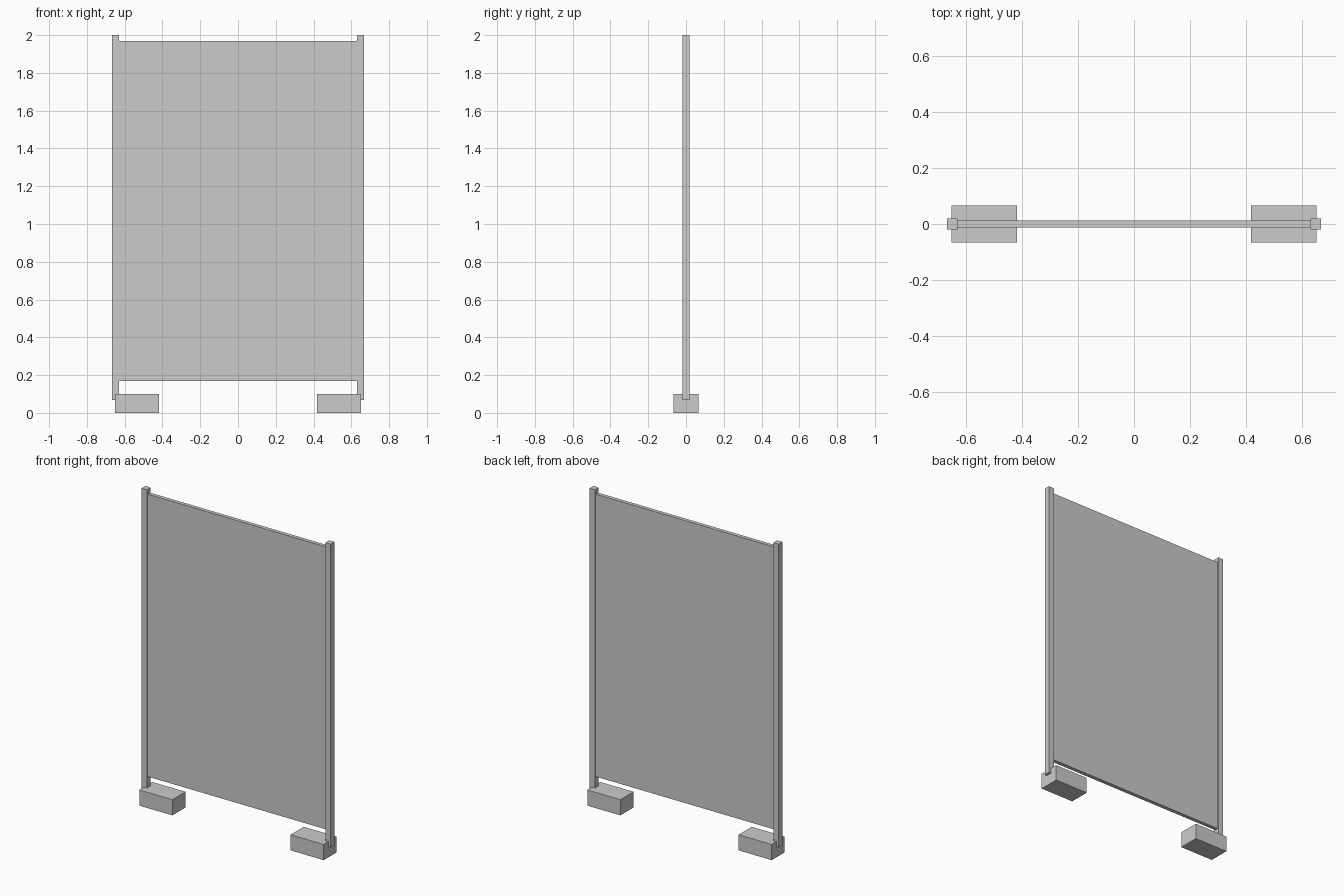
import bpy

if "Cube" in bpy.data.objects:
    bpy.data.objects.remove(bpy.data.objects["Cube"])


def box(name, x, y, z):
    """Add a box spanning the (min, max) ranges given for each axis."""
    bpy.ops.mesh.primitive_cube_add(size=1)
    obj = bpy.context.object
    obj.name = name
    ranges = (x, y, z)
    obj.location = [(a + b) / 2 for a, b in ranges]
    obj.scale = [b - a for a, b in ranges]
    bpy.ops.object.transform_apply(location=True, rotation=True, scale=True)
    return obj


# Thin fence panel, tucked slightly into the posts
box("panel", (-0.64, 0.64), (-0.012, 0.012), (0.17, 1.97))

# Post and foot block on each side
for side, s in (("left", -1), ("right", 1)):
    box(f"{side}_post", sorted((s * 0.629, s * 0.666)), (-0.019, 0.019), (0.067, 2.0))
    box(f"{side}_foot", sorted((s * 0.417, s * 0.65)), (-0.066, 0.066), (0.0, 0.10))
